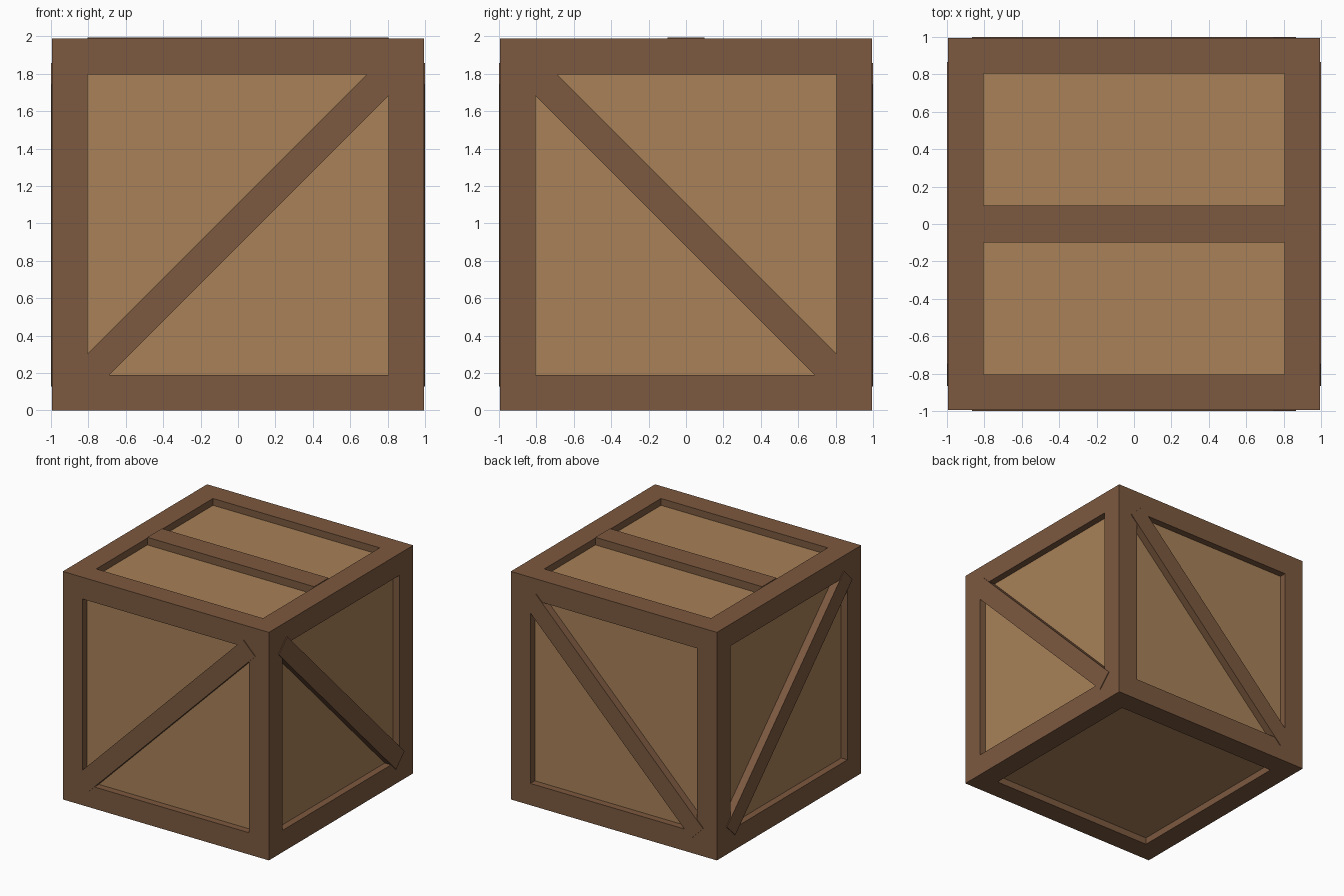
import bpy, bmesh, math
from mathutils import Matrix, Vector

if "Cube" in bpy.data.objects:
    bpy.data.objects.remove(bpy.data.objects["Cube"])

HALF = 0.9935      # half size of the crate body
RIM = 0.19         # frame board width
DEPTH = 0.06       # panel recess
OUT = 1.0          # outer face of the braces


def material(name, rgb):
    m = bpy.data.materials.new(name)
    m.diffuse_color = (*rgb, 1)
    m.use_nodes = True
    m.node_tree.nodes["Principled BSDF"].inputs["Base Color"].default_value = m.diffuse_color
    return m


frame_wood = material("dark frame wood", (0.202, 0.100, 0.050))
panel_wood = material("light panel wood", (0.392, 0.220, 0.098))


def add_object(name, bm, mats):
    me = bpy.data.meshes.new(name)
    bm.to_mesh(me)
    bm.free()
    for m in mats:
        me.materials.append(m)
    ob = bpy.data.objects.new(name, me)
    bpy.context.collection.objects.link(ob)
    return ob


def box(name, size, matrix):
    bm = bmesh.new()
    bmesh.ops.create_cube(bm, size=1)
    bmesh.ops.scale(bm, vec=size, verts=bm.verts)
    bmesh.ops.transform(bm, matrix=matrix, verts=bm.verts)
    return add_object(name, bm, [frame_wood])


# Crate body: cube with a frame on each side and a sunken lighter panel
bm = bmesh.new()
bmesh.ops.create_cube(bm, size=2 * HALF)
panels = list(bm.faces)
bmesh.ops.inset_individual(bm, faces=panels, thickness=RIM, use_even_offset=True)
panels = bmesh.ops.extrude_discrete_faces(bm, faces=panels)["faces"]
for f in panels:
    f.normal_update()
    bmesh.ops.translate(bm, vec=f.normal * -DEPTH, verts=f.verts)
    f.material_index = 1
bmesh.ops.translate(bm, vec=(0, 0, HALF), verts=bm.verts)
bm.normal_update()
add_object("crate_body", bm, [frame_wood, panel_wood])

# Diagonal braces on the four sides, slightly proud of the frame
WIDTH, THICK = 0.163, 0.09
LENGTH = 2 * math.sqrt(2) * 0.865 - WIDTH
mid = OUT - THICK / 2
for name, pos in (("front", (0, -mid)), ("back", (0, mid))):
    box(name + "_brace", (LENGTH, THICK, WIDTH),
        Matrix.Translation((*pos, HALF)) @ Matrix.Rotation(-math.pi / 4, 4, 'Y'))
for name, pos in (("right", (mid, 0)), ("left", (-mid, 0))):
    box(name + "_brace", (THICK, LENGTH, WIDTH),
        Matrix.Translation((*pos, HALF)) @ Matrix.Rotation(-math.pi / 4, 4, 'X'))

# Straight board across the lid
box("lid_board", (1.608, 0.2, THICK),
    Matrix.Translation((0, 0, HALF + OUT - THICK / 2)))
